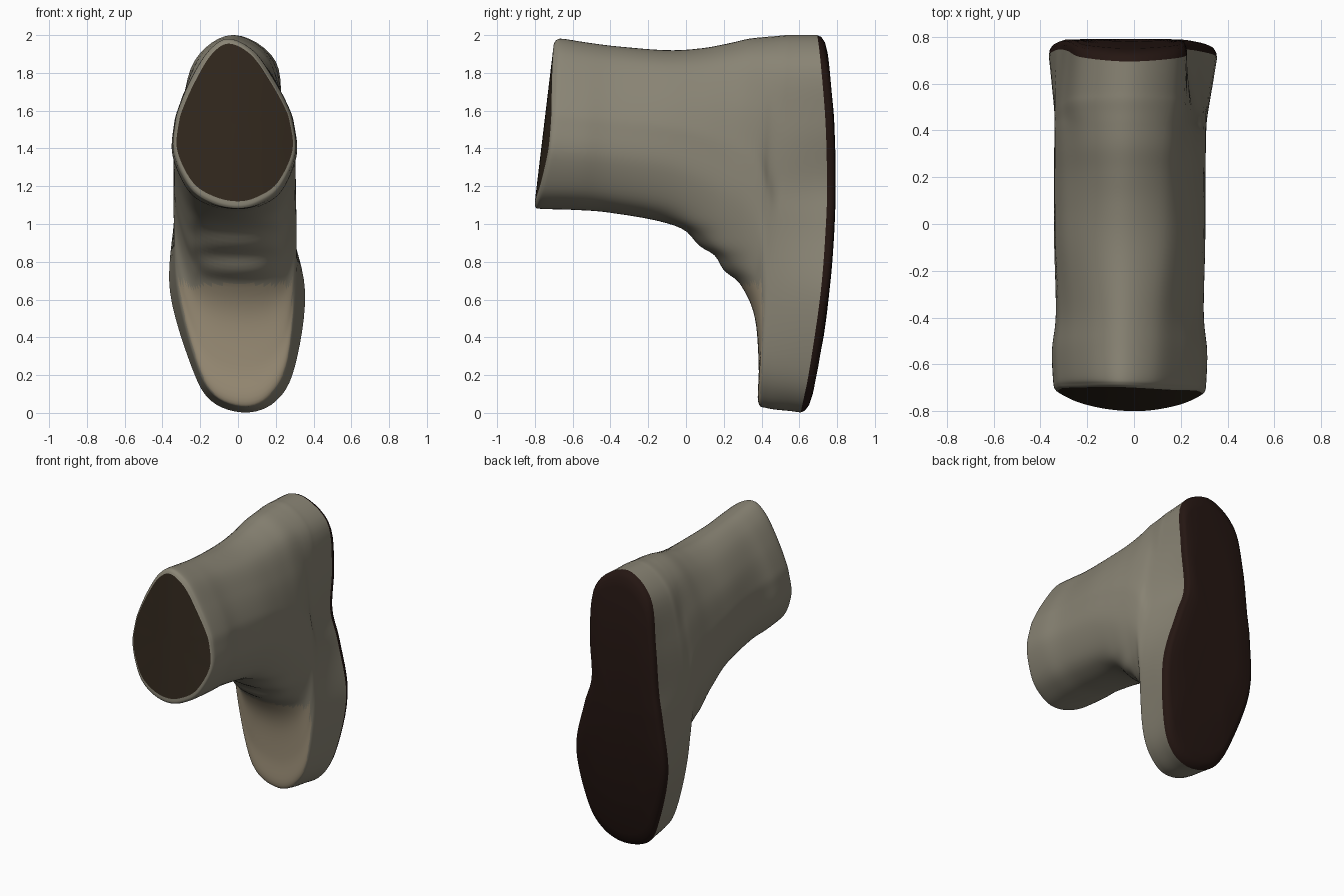
import bpy, bmesh, math
from mathutils import Vector

if "Cube" in bpy.data.objects:
    bpy.data.objects.remove(bpy.data.objects["Cube"])

# Half-widths at these fractions of a cross-section, from its low end to its high end
S = (.03, .12, .32, .5, .61, .77, .93)
# (right widths, left widths, x at low end, x at high end)
SHAPES = [
    ((.11, .22, .30, .285, .25, .17, .07), (.13, .25, .335, .325, .295, .23, .145), 0, -.05),   # shaft rim
    ((.15, .24, .30, .30, .285, .23, .13), (.18, .27, .335, .34, .33, .285, .18), 0, -.04),     # ankle
    ((.17, .265, .31, .30, .26, .235, .185), (.125, .225, .325, .34, .335, .305, .23), .04, -.03),  # foot
    ((.20, .30, .355, .27, .205, .225, .20), (.14, .245, .360, .34, .31, .28, .22), .04, -.02),  # sole
]
# Cross-sections: low end y, z; high end y, z; backward bulge; shape blend; inset
RINGS = [
    (-.80, 1.12, -.70, 1.955, 0, 0, .95),
    (-.797, 1.09, -.685, 1.975, 0, 0, .99),
    (-.765, 1.08, -.65, 1.980, 0, .15, 1),
    (-.60, 1.075, -.52, 1.96, 0, .35, 1),
    (-.40, 1.06, -.36, 1.94, 0, .5, 1),
    (-.10, 1.005, -.10, 1.92, 0, .9, 1),
    (.08, .89, .08, 1.93, 0, 1.0, 1),
    (.20, .765, .22, 1.955, 0, 1.1, 1),
    (.30, .66, .33, 1.98, 0, 1.3, 1),
    (.365, .50, .42, 1.99, 0, 1.5, 1),
    (.385, .25, .48, 1.995, 0, 1.8, 1),
    (.382, .06, .53, 2.0, .01, 2.0, 1),
    (.43, .025, .57, 2.0, .02, 2.2, 1),
    (.55, .01, .65, 2.0, .05, 2.7, 1),
    (.607, .002, .695, 2.0, .09, 3.0, 1),
]


def lerp(a, b, t):
    return a + (b - a) * t


def section(ring, k=1.0, off=0.0):
    """Closed control outline of one cross-section, optionally inset and moved back."""
    yb, zb, yt, zt, bulge, blend, inset = ring
    i = min(int(blend), 2)
    f = blend - i
    A, B = SHAPES[i], SHAPES[i + 1]
    xb, xt = lerp(A[2], B[2], f), lerp(A[3], B[3], f)
    right = [(lerp(a, b, f), s) for a, b, s in zip(A[0], B[0], S)]
    left = [(-lerp(a, b, f), s) for a, b, s in zip(A[1], B[1], S)]
    pts = []
    for x, s in [(xb, 0)] + right + [(xt, 1)] + left[::-1]:
        s = .5 + (s - .5) * k
        y = lerp(yb, yt, s) + bulge * 4 * s * (1 - s) + off
        flare = 1 + .04 * math.exp(-((y + .62) / .12) ** 2) - .02 * math.exp(-((y + .35) / .15) ** 2)
        x *= k * flare * inset
        # the rim curves back at its sides, so the opening is slightly domed
        y += .05 * (x / .33) ** 2 * max(0, min(1, (-y - .4) / .3))
        pts.append(Vector((x, y, lerp(zb, zt, s))))
    return pts


def smooth(pts, n, closed):
    """Catmull-Rom curve through the points."""
    m, out = len(pts), []
    pick = (lambda i: pts[i % m]) if closed else (lambda i: pts[max(0, min(m - 1, i))])
    for i in range(m if closed else m - 1):
        a, b, c, d = (pick(i + o) for o in (-1, 0, 1, 2))
        for j in range(n):
            t = j / n
            out.append(.5 * (2 * b + (c - a) * t + (2 * a - 5 * b + 4 * c - d) * t * t
                             + (3 * b - a - 3 * c + d) * t ** 3))
    if not closed:
        out.append(pts[-1].copy())
    return out


def material(name, color):
    m = bpy.data.materials.new(name)
    m.diffuse_color = (*color, 1)
    m.use_nodes = True
    m.node_tree.nodes["Principled BSDF"].inputs["Base Color"].default_value = m.diffuse_color
    return m


def loft(name, rings, mats, cap=None):
    bm = bmesh.new()
    grid = [[bm.verts.new(p) for p in r] for r in rings]
    n = len(rings[0])
    for r0, r1 in zip(grid, grid[1:]):
        for j in range(n):
            bm.faces.new((r0[j], r1[j], r1[(j + 1) % n], r0[(j + 1) % n]))
    if cap == 'start':
        bm.faces.new(grid[0])
    elif cap == 'end':
        bm.faces.new(grid[-1][::-1])
    bm.normal_update()
    if len(mats) > 1:
        for f in bm.faces:
            c = f.calc_center_median()
            if c.z < .68 and c.y < .42 and f.normal.y < -.75:
                f.material_index = 1
    me = bpy.data.meshes.new(name)
    bm.to_mesh(me)
    bm.free()
    for m in mats:
        me.materials.append(m)
    ob = bpy.data.objects.new(name, me)
    bpy.context.collection.objects.link(ob)
    bpy.context.view_layer.objects.active = ob
    ob.select_set(True)
    bpy.ops.object.shade_smooth_by_angle(angle=math.radians(50))
    ob.select_set(False)


leather = material("leather", (.25, .23, .175))
toe_leather = material("toe_leather", (.34, .28, .19))
rubber = material("dark_sole", (.018, .008, .006))
lining = material("dark_lining", (.03, .02, .012))

# Upper: shaft, ankle, instep and toe in one smooth loft
outlines = [smooth(section(r), 6, True) for r in RINGS]
columns = [smooth(list(c), 6, False) for c in zip(*outlines)]
upper = [list(r) for r in zip(*columns)]

# Creases across the instep
for ring in upper[7:-6]:
    for p in ring:
        if .66 < p.z < 1.08 and p.y < .36:
            fade = math.sin(math.pi * (p.z - .66) / .42) * max(0, 1 - (p.x / .3) ** 2)
            amount = .007 * fade * math.sin(p.z * 44)
            p.y -= amount
            p.z -= amount
loft("boot_upper", upper, [leather, toe_leather])

# Dark closed shaft opening
loft("shaft_opening", [smooth(section(RINGS[0], k), 6, True) for k in (.05, .3, .55, .8, 1)],
     [lining], 'start')

# Outsole with a rounded edge
loft("sole", [smooth(section(RINGS[-1], k, d), 6, True)
              for k, d in ((1, 0), (.99, .02), (.96, .036), (.9, .043), (.6, .046), (.3, .046), (.05, .046))],
     [rubber], 'end')
